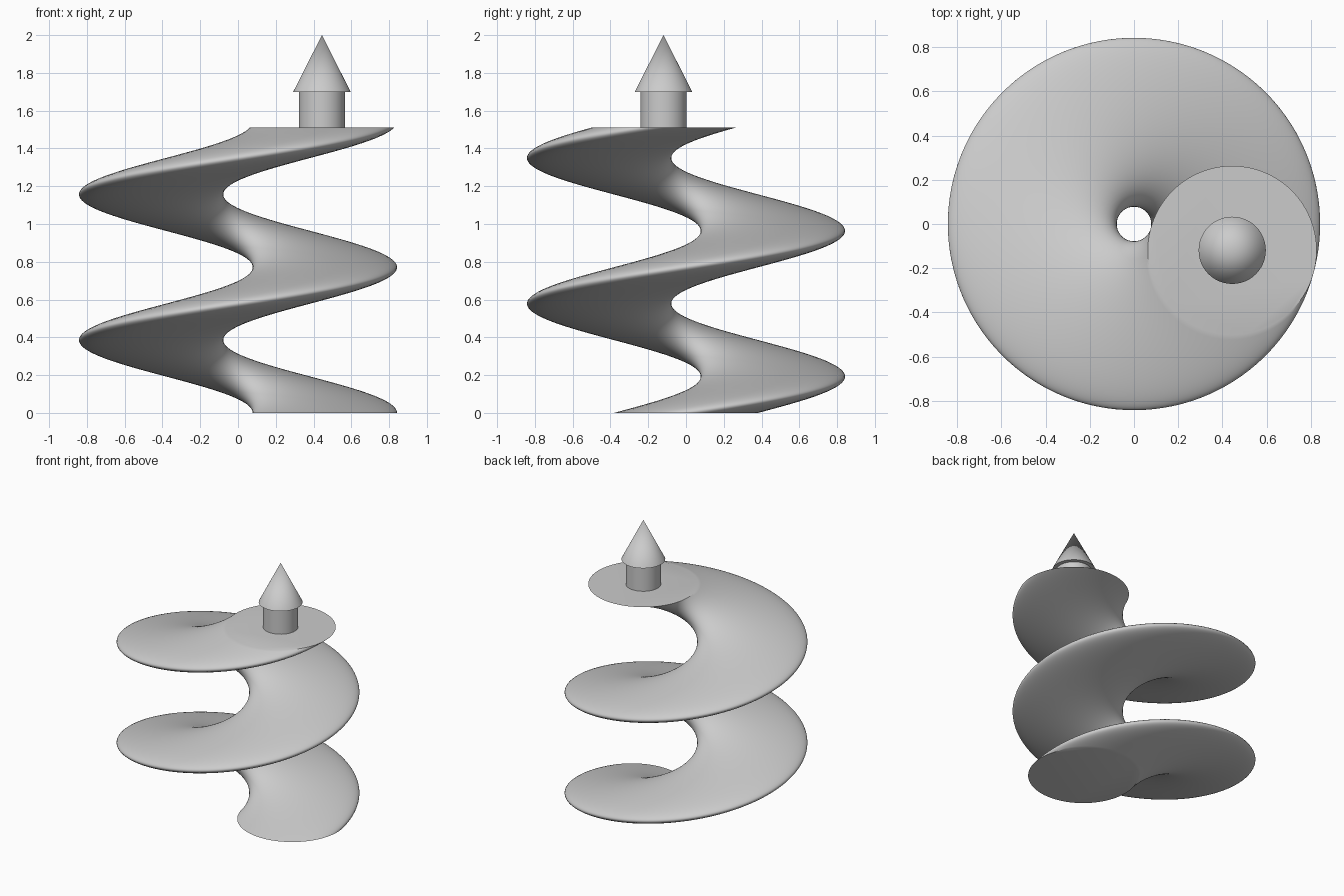
import bpy, bmesh, math
from mathutils import Matrix, Vector

cube = bpy.data.objects.get("Cube")
if cube:
    bpy.data.objects.remove(cube, do_unlink=True)

HELIX_RADIUS, DISC_RADIUS = 0.46, 0.382
HEIGHT, TURN = 1.51, math.radians(705)
SIDES, STEPS = 96, 240

grey = bpy.data.materials.new("light grey")
grey.use_nodes = True
colour = (0.6, 0.6, 0.6, 1)
grey.diffuse_color = colour
grey.node_tree.nodes["Principled BSDF"].inputs["Base Color"].default_value = colour


def finish(obj):
    obj.data.materials.clear()
    obj.data.materials.append(grey)
    bpy.ops.object.select_all(action='DESELECT')
    obj.select_set(True)
    bpy.context.view_layer.objects.active = obj
    bpy.ops.object.shade_smooth_by_angle(angle=math.radians(30))


# Spiral ramp: a horizontal disc swept up a helix, capped at both ends
bm = bmesh.new()
rings = []
for i in range(STEPS + 1):
    t = i / STEPS
    lift = Matrix.Translation((0, 0, HEIGHT * t)) @ Matrix.Rotation(TURN * t, 4, 'Z')
    ring = []
    for j in range(SIDES):
        a = math.tau * j / SIDES
        point = Vector((HELIX_RADIUS + DISC_RADIUS * math.cos(a), DISC_RADIUS * math.sin(a), 0))
        ring.append(bm.verts.new(lift @ point))
    rings.append(ring)
for low, high in zip(rings, rings[1:]):
    for j in range(SIDES):
        k = (j + 1) % SIDES
        bm.faces.new((low[j], low[k], high[k], high[j]))
bm.faces.new(rings[0][::-1])
bm.faces.new(rings[-1])
bmesh.ops.recalc_face_normals(bm, faces=bm.faces)
mesh = bpy.data.meshes.new("spiral_ramp")
bm.to_mesh(mesh)
bm.free()
ramp = bpy.data.objects.new("spiral_ramp", mesh)
bpy.context.collection.objects.link(ramp)
finish(ramp)

# Turret standing at the centre of the top disc
x, y = HELIX_RADIUS * math.cos(TURN), HELIX_RADIUS * math.sin(TURN)
EAVES, TIP = 1.70, 2.0
bpy.ops.mesh.primitive_cylinder_add(vertices=48, radius=0.122, depth=EAVES - HEIGHT,
                                    location=(x, y, (EAVES + HEIGHT) / 2))
tower = bpy.context.object
tower.name = "turret_wall"
finish(tower)

bpy.ops.mesh.primitive_cone_add(vertices=48, radius1=0.152, radius2=0, depth=TIP - EAVES,
                                location=(x, y, (EAVES + TIP) / 2))
roof = bpy.context.object
roof.name = "turret_roof"
finish(roof)
